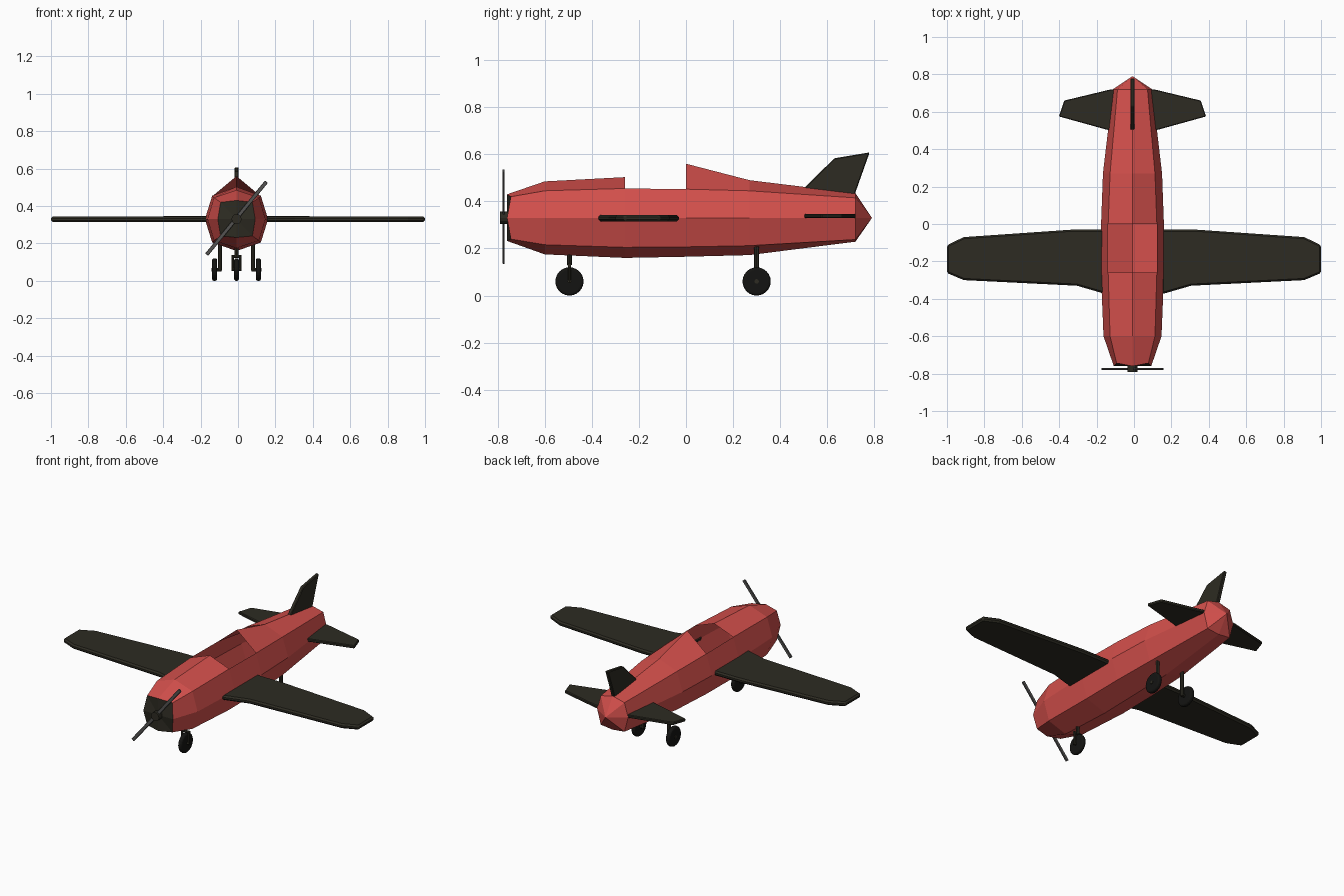
import bpy, bmesh, math
from mathutils import Matrix, Vector

if "Cube" in bpy.data.objects:
    bpy.data.objects.remove(bpy.data.objects["Cube"])

CX = -0.008   # fuselage centreline


def material(name, rgb):
    m = bpy.data.materials.new(name)
    m.diffuse_color = (*rgb, 1)
    m.use_nodes = True
    m.node_tree.nodes["Principled BSDF"].inputs["Base Color"].default_value = m.diffuse_color
    return m


RED = material("red paint", (0.66, 0.08, 0.072))
DARK = material("dark olive", (0.026, 0.024, 0.016))
BLACK = material("rubber black", (0.007, 0.007, 0.006))
GREY = material("metal grey", (0.09, 0.088, 0.085))


def finish(name, bm, *mats):
    bmesh.ops.recalc_face_normals(bm, faces=bm.faces)
    me = bpy.data.meshes.new(name)
    bm.to_mesh(me)
    bm.free()
    ob = bpy.data.objects.new(name, me)
    bpy.context.collection.objects.link(ob)
    for m in mats:
        me.materials.append(m)
    return ob


def slab(name, outline, thickness, mat, bevel):
    """Extrude a planar outline both ways along its normal, chamfer the rim."""
    bm = bmesh.new()
    pts = [Vector(p) for p in outline]
    n = (pts[1] - pts[0]).cross(pts[2] - pts[0]).normalized() * thickness / 2
    a = [bm.verts.new(p - n) for p in pts]
    b = [bm.verts.new(p + n) for p in pts]
    bm.faces.new(a)
    bm.faces.new(b)
    for i in range(len(a)):
        j = (i + 1) % len(a)
        bm.faces.new((a[i], a[j], b[j], b[i]))
    ob = finish(name, bm, mat)
    mod = ob.modifiers.new("chamfer", 'BEVEL')
    mod.width = bevel
    mod.segments = 1
    return ob


def rod(name, p, q, r, mat, sides=8, bevel=0):
    """Cylinder between two points."""
    p, q = Vector(p), Vector(q)
    d = q - p
    bm = bmesh.new()
    rot = Vector((0, 0, 1)).rotation_difference(d).to_matrix().to_4x4()
    bmesh.ops.create_cone(bm, cap_ends=True, segments=sides, radius1=r, radius2=r,
                          depth=d.length, matrix=Matrix.Translation((p + q) / 2) @ rot)
    ob = finish(name, bm, mat)
    if bevel:
        mod = ob.modifiers.new("round", 'BEVEL')
        mod.width = bevel
        mod.segments = 3
    return ob


# Fuselage: eight-sided loft
# y, side x, shoulder x, top z, shoulder z, low z, bottom z
stations = [
    (-0.76, 0.10, 0.085, 0.43, 0.42, 0.24, 0.232),
    (-0.60, 0.155, 0.12, 0.485, 0.445, 0.216, 0.175),
    (-0.26, 0.169, 0.13, 0.503, 0.455, 0.205, 0.16),
    (0.00, 0.168, 0.13, 0.56, 0.452, 0.207, 0.165),
    (0.27, 0.158, 0.12, 0.49, 0.445, 0.212, 0.172),
    (0.72, 0.105, 0.08, 0.435, 0.415, 0.238, 0.229),
]
bm = bmesh.new()
rings = []
for k, (y, sx, hx, zt, zh, zl, zb) in enumerate(stations):
    ys = y + (0.016 if k == 0 else 0)   # nose corners sit slightly back
    ring = [(0, y, zt), (hx, ys, zh), (sx, y, 0.33), (hx, ys, zl),
            (0, y, zb), (-hx, ys, zl), (-sx, y, 0.33), (-hx, ys, zh)]
    rings.append([bm.verts.new((x + CX, yy, z)) for x, yy, z in ring])
for k in range(len(rings) - 1):
    for i in range(8):
        if k == 2 and i in (0, 7):      # open cockpit
            continue
        j = (i + 1) % 8
        bm.faces.new((rings[k][i], rings[k][j], rings[k + 1][j], rings[k + 1][i]))
nose = bm.verts.new((CX, -0.76, 0.33))
tail = bm.verts.new((CX, 0.79, 0.33))
for i in range(8):
    j = (i + 1) % 8
    bm.faces.new((nose, rings[0][j], rings[0][i])).material_index = 1
    bm.faces.new((tail, rings[-1][i], rings[-1][j]))
finish("fuselage", bm, RED, DARK)

# Wings, tailplanes, main wheels, mirrored left and right
for s, side in ((-1, "left"), (1, "right")):
    wing = [(0.15, -0.03), (0.33, -0.03), (0.91, -0.07), (1.0, -0.113),
            (1.0, -0.262), (0.91, -0.30), (0.305, -0.33), (0.15, -0.375)]
    slab(side + "_wing", [(s * x, y, 0.329) for x, y in wing], 0.028, DARK, 0.009)
    plane = [(0.09, 0.72), (0.115, 0.72), (0.365, 0.66), (0.393, 0.575), (0.14, 0.505), (0.09, 0.495)]
    slab(side + "_tailplane", [(CX + s * x, y, 0.338) for x, y in plane], 0.018, DARK, 0.004)
    rod(side + "_wheel", (CX + s * 0.103, 0.3, 0.06), (CX + s * 0.131, 0.3, 0.06),
        0.06, BLACK, 24, 0.011)
    rod(side + "_strut", (CX + s * 0.088, 0.3, 0.055), (CX + s * 0.088, 0.3, 0.23), 0.011, DARK)
    rod(side + "_axle", (CX + s * 0.08, 0.3, 0.06), (CX + s * 0.133, 0.3, 0.06), 0.010, DARK)
    # Nose wheel fork leg
    rod(side + "_fork_leg", (CX + s * 0.021, -0.495, 0.055), (CX + s * 0.021, -0.495, 0.13), 0.007, DARK)

# Fin
fin = [(0.495, 0.45), (0.63, 0.583), (0.78, 0.608), (0.715, 0.425), (0.6, 0.42)]
slab("fin", [(CX, y, z) for y, z in fin], 0.022, DARK, 0.004)

# Nose wheel
rod("nose_wheel", (CX - 0.013, -0.495, 0.06), (CX + 0.013, -0.495, 0.06), 0.06, BLACK, 24, 0.011)
rod("nose_axle", (CX - 0.026, -0.495, 0.06), (CX + 0.026, -0.495, 0.06), 0.008, DARK)
rod("fork_bridge", (CX - 0.028, -0.495, 0.13), (CX + 0.028, -0.495, 0.13), 0.008, DARK)
rod("nose_strut", (CX, -0.495, 0.13), (CX, -0.495, 0.21), 0.010, DARK)

# Propeller
rod("propeller_hub", (CX, -0.79, 0.33), (CX, -0.755, 0.33), 0.027, DARK, 12)
ux, uz = 0.634, 0.773
blade = [(a, b) for a, b in ((-0.252, -0.01), (0.252, -0.01), (0.252, 0.01), (-0.252, 0.01))]
slab("propeller_blades", [(CX + a * ux - b * uz, -0.775, 0.335 + a * uz + b * ux)
                          for a, b in blade], 0.01, GREY, 0.002)
